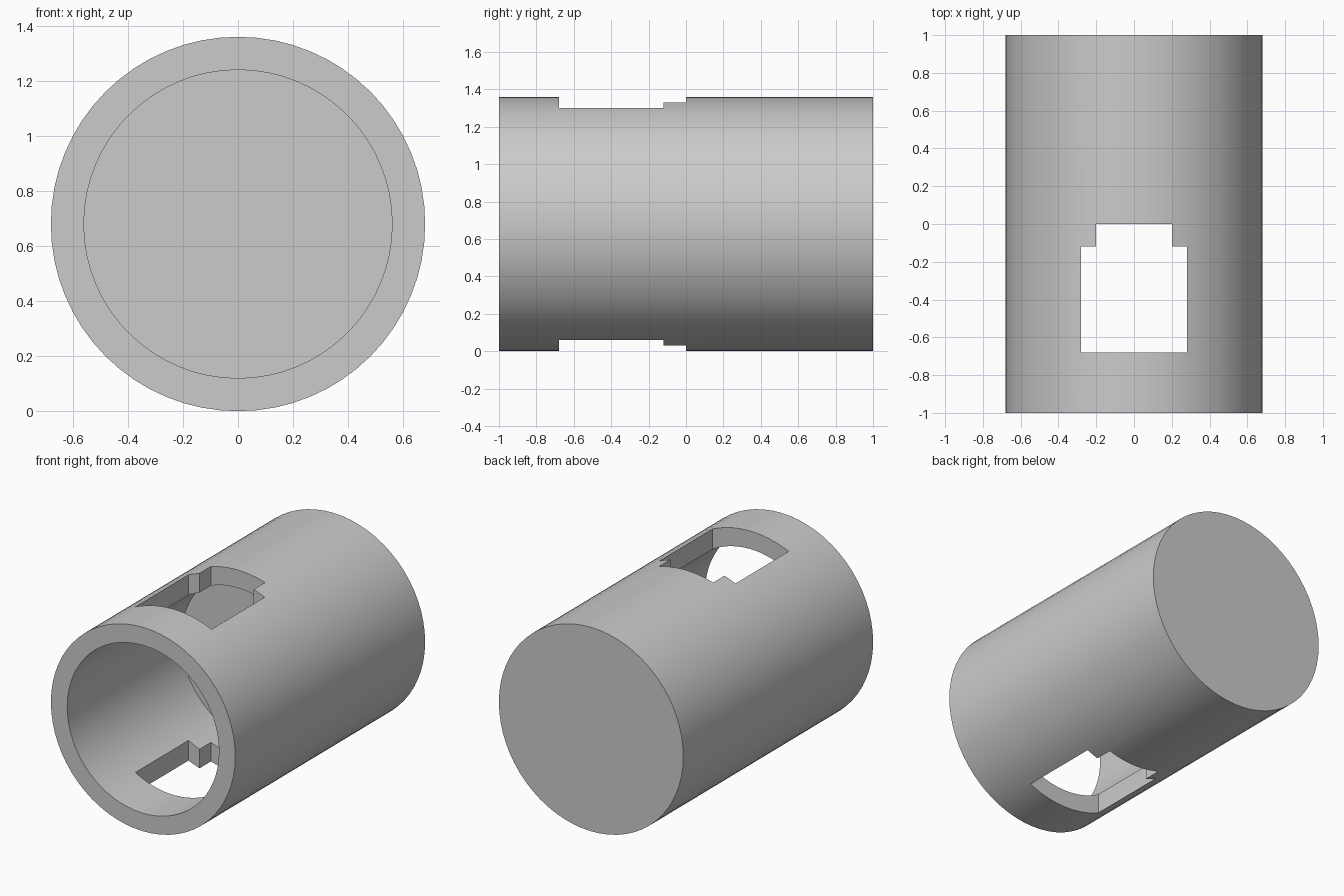
import bpy, bmesh, math
from mathutils import Matrix, Vector

if "Cube" in bpy.data.objects:
    bpy.data.objects.remove(bpy.data.objects["Cube"])

OUTER, INNER = 0.68, 0.56
FLOOR_Y = 0.2          # closed end of the bore
SEGMENTS = 64


def add_object(name, bm):
    bmesh.ops.recalc_face_normals(bm, faces=bm.faces)
    mesh = bpy.data.meshes.new(name)
    bm.to_mesh(mesh)
    bm.free()
    obj = bpy.data.objects.new(name, mesh)
    bpy.context.collection.objects.link(obj)
    return obj


def cylinder(name, radius, y0, y1):
    bm = bmesh.new()
    place = (Matrix.Translation((0, (y0 + y1) / 2, OUTER))
             @ Matrix.Rotation(math.pi / 2, 4, "X"))
    bmesh.ops.create_cone(bm, cap_ends=True, segments=SEGMENTS, radius1=radius,
                          radius2=radius, depth=y1 - y0, matrix=place)
    return add_object(name, bm)


def prism(name, outline, z0, z1):
    bm = bmesh.new()
    face = bm.faces.new([bm.verts.new((x, y, z0)) for x, y in outline])
    top = bmesh.ops.extrude_face_region(bm, geom=[face])["geom"]
    bmesh.ops.translate(bm, vec=Vector((0, 0, z1 - z0)),
                        verts=[v for v in top if isinstance(v, bmesh.types.BMVert)])
    return add_object(name, bm)


# Sleeve body, blind bore and stepped window through top and bottom
sleeve = cylinder("sleeve", OUTER, -1, 1)
bore = cylinder("bore_cutter", INNER, -1.2, FLOOR_Y)
half = [(0.28, -0.68), (0.28, -0.12), (0.2, -0.12), (0.2, 0)]
outline = half + [(-x, y) for x, y in reversed(half)]
window = prism("window_cutter", outline, -0.2, 2 * OUTER + 0.2)

bpy.context.view_layer.objects.active = sleeve
for cutter in (bore, window):
    cutter.hide_render = True
    mod = sleeve.modifiers.new("cut", "BOOLEAN")
    mod.operation = "DIFFERENCE"
    mod.solver = "EXACT"
    mod.object = cutter
    bpy.ops.object.modifier_apply(modifier=mod.name)
    bpy.data.objects.remove(cutter)

# Plain grey finish
grey = bpy.data.materials.new("light_grey")
grey.use_nodes = True
colour = (0.6, 0.6, 0.6, 1)
grey.diffuse_color = colour
grey.node_tree.nodes["Principled BSDF"].inputs["Base Color"].default_value = colour
sleeve.data.materials.clear()
sleeve.data.materials.append(grey)

# Round walls smooth, rims and cuts sharp
bpy.ops.object.select_all(action="DESELECT")
sleeve.select_set(True)
bpy.ops.object.shade_smooth_by_angle(angle=math.radians(30))
